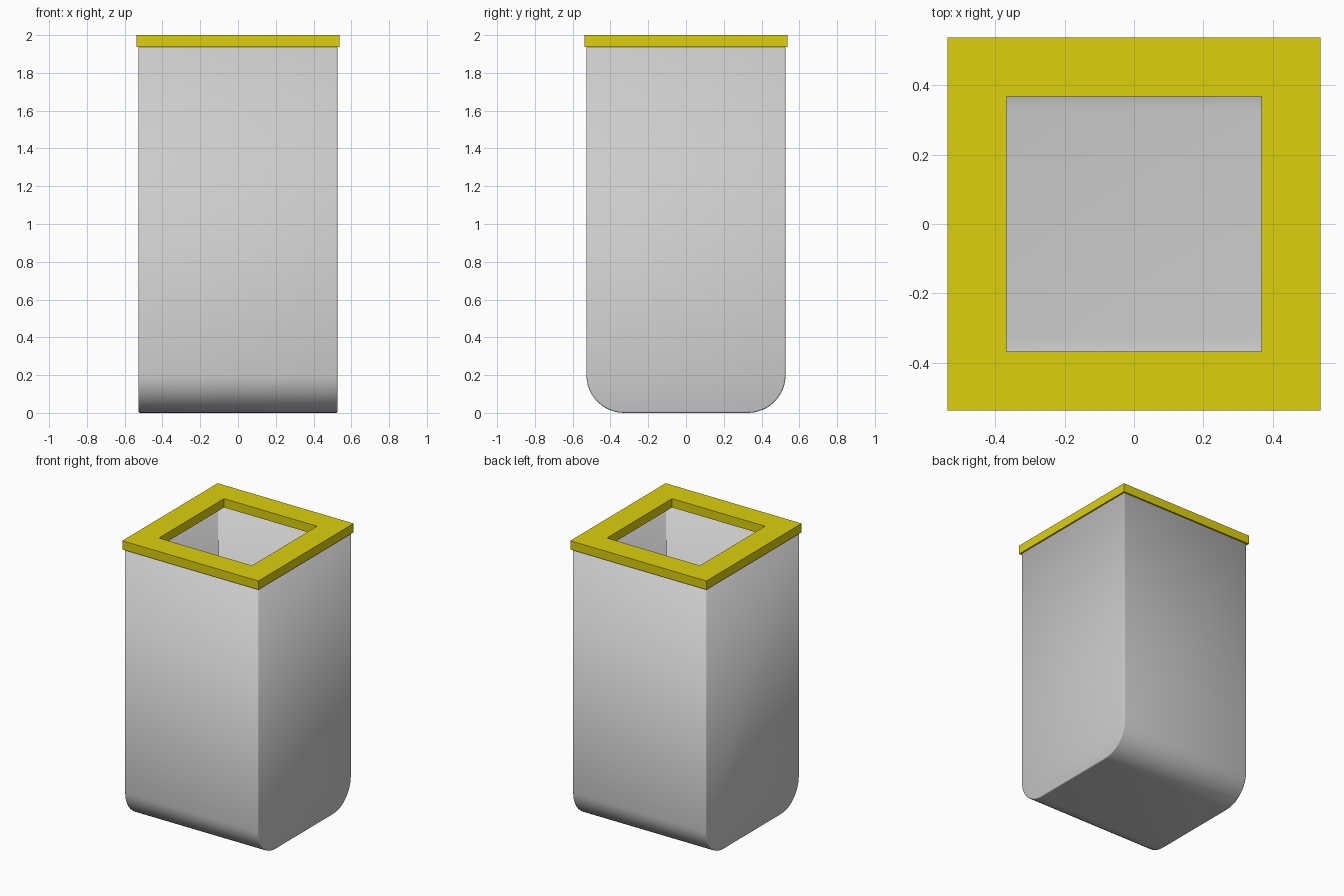
import bpy, bmesh, math

if "Cube" in bpy.data.objects:
    bpy.data.objects.remove(bpy.data.objects["Cube"])

W = 0.527       # half width of the body
R = 0.2         # radius of the rounded bottom edges
TOP = 1.94      # body height, underside of the rim


def make_object(name, bm):
    bmesh.ops.recalc_face_normals(bm, faces=bm.faces)
    mesh = bpy.data.meshes.new(name)
    bm.to_mesh(mesh)
    bm.free()
    obj = bpy.data.objects.new(name, mesh)
    bpy.context.collection.objects.link(obj)
    return obj


# Bin body: U-shaped profile in y-z, swept along x, open at the top
def corner(sign):
    steps = [math.radians(90 * i / 12) for i in range(13)]
    return [(sign * (W - R + R * math.cos(a)), R - R * math.sin(a)) for a in steps]


profile = [(W, TOP)] + corner(1) + corner(-1)[::-1] + [(-W, TOP)]
bm = bmesh.new()
left, right = [[bm.verts.new((x, y, z)) for y, z in profile] for x in (-W, W)]
bm.faces.new(left)
bm.faces.new(right)
for i in range(len(profile) - 1):
    bm.faces.new((left[i], left[i + 1], right[i + 1], right[i]))

# Slightly softened edges around the two flat sides
edges = [bm.edges.get((s[i], s[i + 1])) for s in (left, right) for i in range(len(profile) - 1)]
bmesh.ops.recalc_face_normals(bm, faces=bm.faces)
bmesh.ops.bevel(bm, geom=edges, offset=0.008, segments=3, profile=0.5, affect='EDGES')
body = make_object("bin_body", bm)

# Thin wall, grown inward
wall = body.modifiers.new("wall", 'SOLIDIFY')
wall.thickness = 0.006
wall.offset = -1
bpy.context.view_layer.objects.active = body
body.select_set(True)
bpy.ops.object.shade_smooth_by_angle(angle=math.radians(40))

# Square rim with a square opening
bm = bmesh.new()
rings = [[bm.verts.new((sx * r, sy * r, z)) for sx, sy in ((-1, -1), (1, -1), (1, 1), (-1, 1))]
         for r, z in ((0.538, 1.937), (0.538, 2.0), (0.368, 2.0), (0.368, 1.937))]
for k in range(4):
    a, b = rings[k], rings[(k + 1) % 4]
    for i in range(4):
        j = (i + 1) % 4
        bm.faces.new((a[i], a[j], b[j], b[i]))
rim = make_object("top_rim", bm)

yellow = bpy.data.materials.new("yellow")
yellow.diffuse_color = (0.72, 0.63, 0.004, 1)
yellow.use_nodes = True
yellow.node_tree.nodes["Principled BSDF"].inputs["Base Color"].default_value = yellow.diffuse_color
rim.data.materials.append(yellow)
